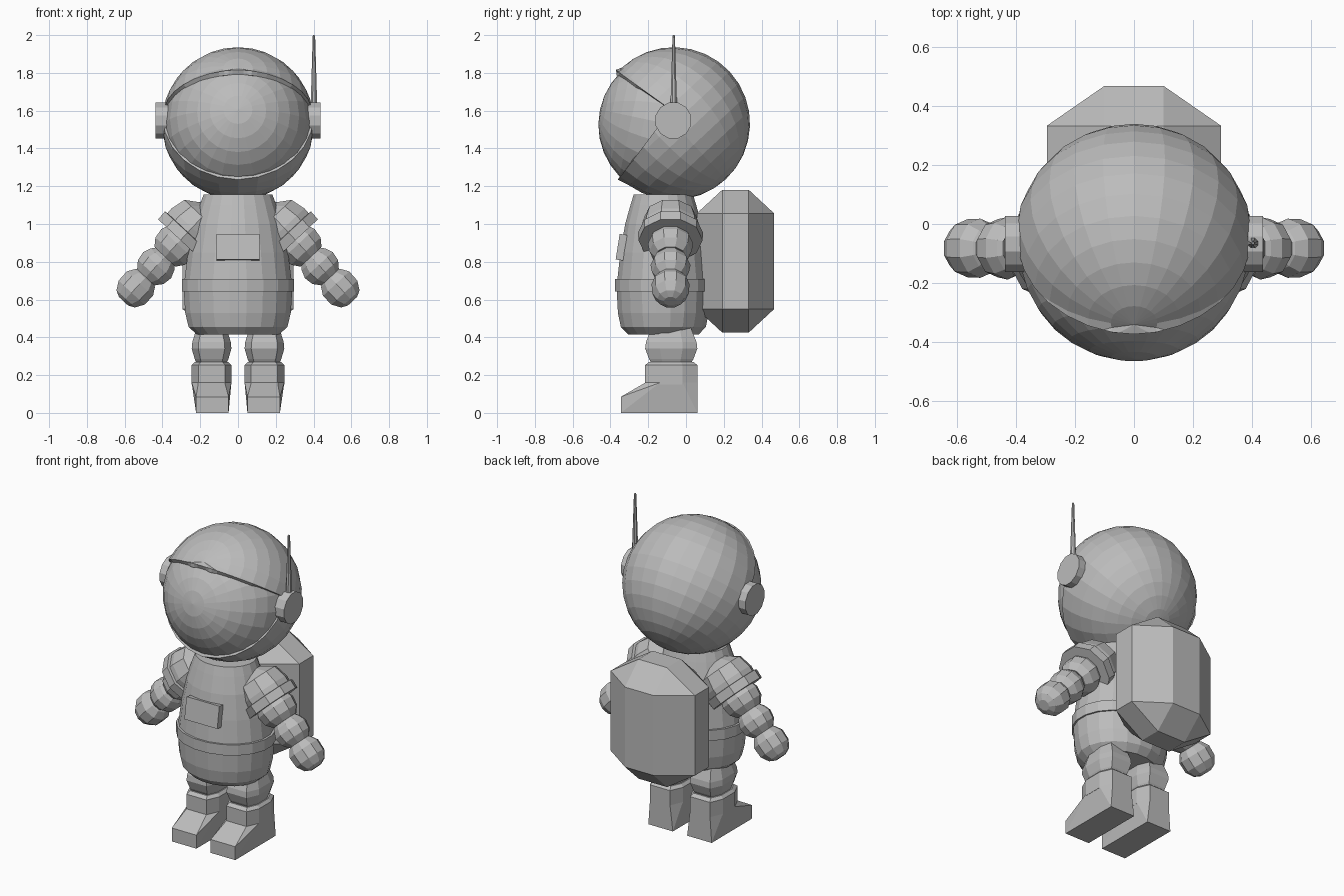
import bpy, bmesh, math
from mathutils import Matrix, Vector

if "Cube" in bpy.data.objects:
    bpy.data.objects.remove(bpy.data.objects["Cube"])

grey = bpy.data.materials.new("plain grey")
grey.diffuse_color = (0.5, 0.5, 0.5, 1)
grey.use_nodes = True
grey.node_tree.nodes["Principled BSDF"].inputs["Base Color"].default_value = grey.diffuse_color


def finish(bm, name):
    """Turn a bmesh into a flat shaded object with the grey material."""
    bmesh.ops.recalc_face_normals(bm, faces=bm.faces)
    mesh = bpy.data.meshes.new(name)
    bm.to_mesh(mesh)
    bm.free()
    mesh.materials.append(grey)
    obj = bpy.data.objects.new(name, mesh)
    bpy.context.collection.objects.link(obj)
    return obj


def loft(name, rings):
    """Skin a stack of equal-sized point rings and cap both ends."""
    bm = bmesh.new()
    rows = [[bm.verts.new(p) for p in ring] for ring in rings]
    n = len(rows[0])
    for a, b in zip(rows, rows[1:]):
        for i in range(n):
            j = (i + 1) % n
            bm.faces.new((a[i], a[j], b[j], b[i]))
    bm.faces.new(rows[0])
    bm.faces.new(rows[-1])
    return finish(bm, name)


def lathe(name, profile, sides, matrix):
    """Revolve (radius, height) pairs about z, then place with a matrix."""
    turn = [2 * math.pi * (i + 0.5) / sides for i in range(sides)]
    return loft(name, [[matrix @ Vector((r * math.cos(a), r * math.sin(a), h))
                        for a in turn] for r, h in profile])


def hull(name, points):
    bm = bmesh.new()
    for p in points:
        bm.verts.new(p)
    bmesh.ops.convex_hull(bm, input=bm.verts)
    bmesh.ops.dissolve_limit(bm, angle_limit=0.02, verts=bm.verts, edges=bm.edges)
    return finish(bm, name)


def leg_ring(x, z, sx=1.0, sy=1.0):
    """Chamfered rectangle outline used by the legs and boots."""
    pts = [(.105, -.06), (.105, .06), (.07, .138), (-.07, .138),
           (-.105, .06), (-.105, -.06), (-.07, -.138), (.07, -.138)]
    return [(x + px * sx, -.078 + py * sy, z) for px, py in pts]


# Helmet: tilted sphere with a wedge opening at the front and a flared rim
centre = Vector((0, -.065, 1.532))
bm = bmesh.new()
bmesh.ops.create_uvsphere(
    bm, u_segments=24, v_segments=16, radius=.404,
    matrix=Matrix.Translation(centre) @ Matrix.Rotation(math.radians(43), 4, 'X'))
apex = Vector((0, -.08, 1.605))
planes = [Vector((0, .175, .245)).normalized(), Vector((0, .24, -.18)).normalized()]
for no in planes:
    bmesh.ops.bisect_plane(bm, geom=bm.verts[:] + bm.edges[:] + bm.faces[:],
                           plane_co=apex, plane_no=no)
opening = [f for f in bm.faces
           if all((f.calc_center_median() - apex).dot(no) < 0 for no in planes)]
bmesh.ops.delete(bm, geom=opening, context='FACES')
for v in bm.verts:
    if v.is_boundary:
        v.co = centre + (v.co - centre) * (1 + .04 * max(0, 1 - abs(v.co.x) / .4))
helmet = finish(bm, "helmet")
shell = helmet.modifiers.new("thickness", 'SOLIDIFY')
shell.thickness = .025
shell.offset = -1

# Visor
bm = bmesh.new()
bmesh.ops.create_uvsphere(
    bm, u_segments=24, v_segments=16, radius=.39,
    matrix=Matrix.Translation((0, -.074, 1.525)) @ Matrix.Rotation(math.radians(78), 4, 'X'))
finish(bm, "visor")

# Ear discs and antenna
for s, side in ((1, "left"), (-1, "right")):
    lathe("ear_disc_" + side, [(.098, .36), (.098, .436)], 12,
          Matrix.Translation((0, -.067, 1.548)) @ Matrix.Rotation(s * math.pi / 2, 4, 'Y'))
lathe("antenna", [(.02, 1.58), (.018, 1.65), (.007, 1.995), (.004, 2.0)], 8,
      Matrix.Translation((.402, -.065, 0)))

# Torso and belt
oval = Matrix.Translation((0, -.12, 0)) @ Matrix.Diagonal((1, .86, 1, 1))
lathe("torso", [(.22, .415), (.265, .455), (.283, .53), (.29, .64), (.286, .71),
                (.268, .85), (.238, 1.0), (.205, 1.1), (.185, 1.155)], 20, oval)
lathe("belt", [(.27, .643), (.3, .643), (.3, .71), (.27, .71)], 20, oval)

# Chest panel
bm = bmesh.new()
bmesh.ops.create_cube(bm, matrix=Matrix.Translation((0, -.342, .877))
                      @ Matrix.Rotation(math.radians(-9), 4, 'X')
                      @ Matrix.Diagonal((.23, .04, .137, 1)))
finish(bm, "chest_panel")

# Backpack: box with wide chamfers
signs = [(a, b, c) for a in (-1, 1) for b in (-1, 1) for c in (-1, 1)]
outer, inner = (.295, .205, .378), (.1, .07, .253)
hull("backpack", [
    Vector((0, .262, .803)) + Vector([g[k] * (outer if k == axis else inner)[k] for k in range(3)])
    for g in signs for axis in range(3)])

# Arms, legs and boots on both sides
arm_parts = {
    "hand": [(.035, -.097), (.07, -.08), (.098, -.035), (.1, .03), (.075, .07), (.055, .085)],
    "forearm": [(.065, .075), (.098, .115), (.106, .165), (.09, .205), (.07, .23)],
    "upper_arm": [(.08, .225), (.112, .265), (.12, .32), (.1, .37)],
    "shoulder_rim": [(.11, .345), (.17, .345), (.172, .4), (.14, .405)],
    "shoulder": [(.155, .39), (.157, .435), (.137, .515), (.06, .565)],
}
for s, side in ((1, "left"), (-1, "right")):
    lean = Matrix.Translation((s * .54, -.082, .662)) \
        @ Matrix.Rotation(-s * math.radians(43), 4, 'Y')
    for part, profile in arm_parts.items():
        lathe(part + "_" + side, profile, 10, lean)

    x = s * .14
    loft("leg_" + side, [leg_ring(x, .25, .7, .7), leg_ring(x, .285, .85, .85),
                         leg_ring(x, .34), leg_ring(x, .375, .97, .97),
                         leg_ring(x, .45, .75, .75)])
    loft("boot_cuff_" + side, [leg_ring(x, .15), leg_ring(x, .253),
                               leg_ring(x, .27, .85, .85)])
    edges = (s * .05, s * .222)
    hull("boot_" + side, leg_ring(x, .16)
         + [(e, y, 0) for e in edges for y in (-.345, .06)]
         + [(e, -.345, .085) for e in edges])
